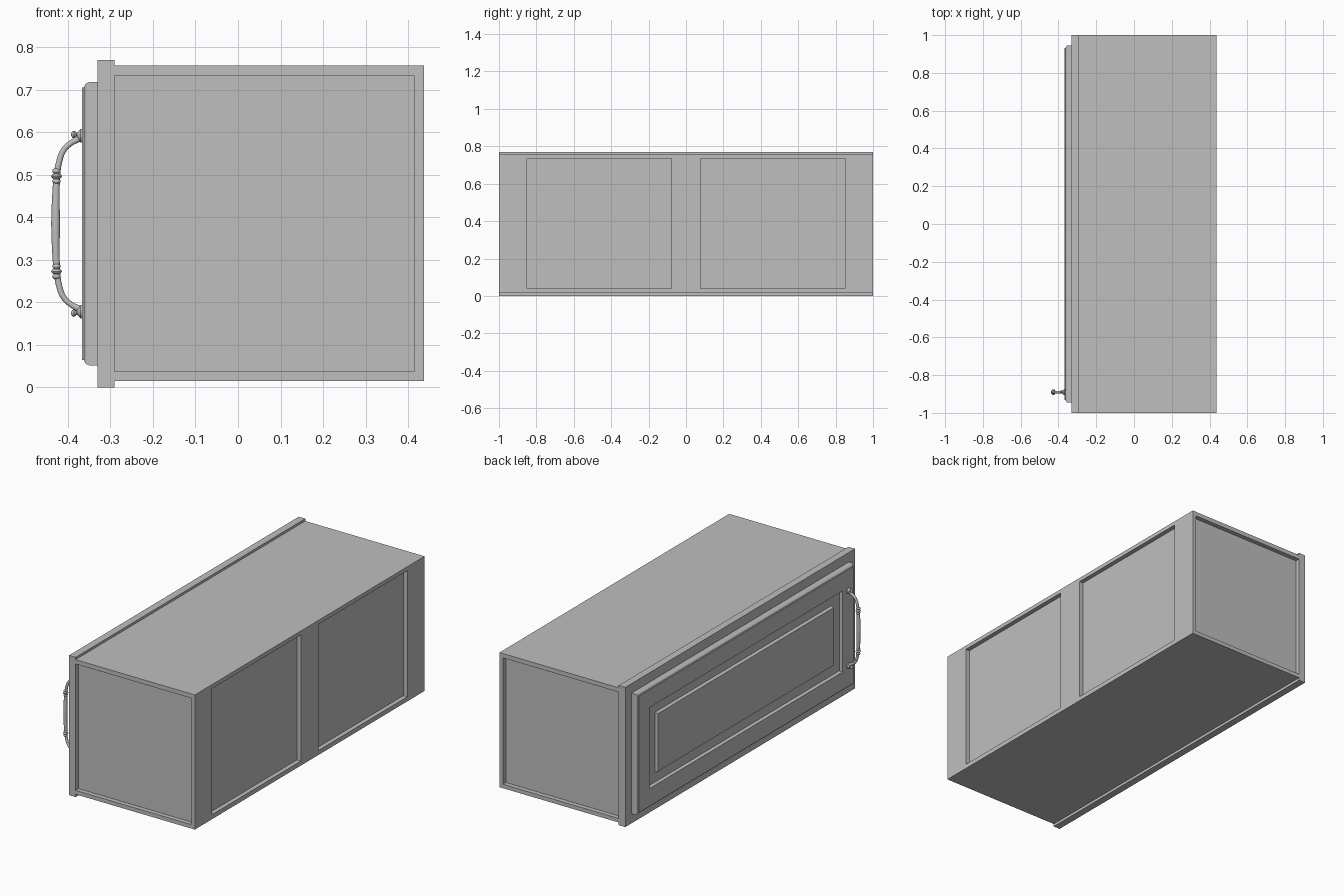
import bpy
import bmesh
import math

start = bpy.data.objects.get("Cube")
if start:
    bpy.data.objects.remove(start, do_unlink=True)

grey = bpy.data.materials.new("plain grey")
grey.use_nodes = True
TONE = (0.52, 0.52, 0.52, 1)
grey.diffuse_color = TONE
grey.node_tree.nodes["Principled BSDF"].inputs["Base Color"].default_value = TONE

MID_Z = 0.385     # height of the door centre
PULL_Y = -0.89    # handle position along the door


def add_mesh(name, bm):
    bmesh.ops.recalc_face_normals(bm, faces=bm.faces)
    mesh = bpy.data.meshes.new(name)
    bm.to_mesh(mesh)
    bm.free()
    mesh.materials.append(grey)
    obj = bpy.data.objects.new(name, mesh)
    bpy.context.collection.objects.link(obj)
    return obj


def select(obj):
    bpy.ops.object.select_all(action="DESELECT")
    obj.select_set(True)
    bpy.context.view_layer.objects.active = obj


def smooth(obj, angle=40):
    select(obj)
    bpy.ops.object.shade_smooth_by_angle(angle=math.radians(angle))


def box(name, xs, ys, zs):
    bm = bmesh.new()
    bmesh.ops.create_cube(bm, size=1)
    for v in bm.verts:
        v.co = [lo + (hi - lo) * (c + 0.5) for c, (lo, hi) in zip(v.co, (xs, ys, zs))]
    return add_mesh(name, bm)


def lathe_x(name, profile, z, sides=16):
    """Turn (x, radius) pairs about an axis parallel to x."""
    bm = bmesh.new()
    rings = []
    for x, r in profile:
        turn = [2 * math.pi * i / sides for i in range(sides)]
        rings.append([bm.verts.new((x, PULL_Y + r * math.cos(a), z + r * math.sin(a))) for a in turn])
    for a, b in zip(rings, rings[1:]):
        for i in range(sides):
            j = (i + 1) % sides
            bm.faces.new((a[i], a[j], b[j], b[i]))
    bm.faces.new(rings[0])
    bm.faces.new(rings[-1])
    smooth(add_mesh(name, bm))


# Cabinet body with recessed ends and two recessed back panels
body = box("cabinet_body", (-0.29, 0.437), (-1, 1), (0.015, 0.757))
cutters = []
for s in (-1, 1):
    end = sorted((s * 0.975, s * 1.1))
    cutters.append(box("end_cutter", (-0.29, 0.415), end, (0.037, 0.733)))
    back = sorted((s * 0.077, s * 0.85))
    cutters.append(box("back_cutter", (0.413, 0.5), back, (0.04, 0.735)))
for cutter in cutters:
    cutter.hide_render = True
    mod = body.modifiers.new("recess", "BOOLEAN")
    mod.operation = "DIFFERENCE"
    mod.solver = "EXACT"
    mod.object = cutter
    select(body)
    bpy.ops.object.modifier_apply(modifier=mod.name)
for cutter in cutters:
    bpy.data.objects.remove(cutter, do_unlink=True)

# Face frame
box("face_frame", (-0.33, -0.29), (-1, 1), (0, 0.77))

# Raised-panel door: nested rectangles as (x, half length, half height)
steps = [(-0.33, 0, 0), (-0.35, 0, 0), (-0.356, 0.002, 0.002), (-0.36, 0.006, 0.006),
         (-0.362, 0.012, 0.012), (-0.367, 0.012, 0.012), (-0.367, 0.105, 0.11),
         (-0.349, 0.108, 0.113), (-0.349, 0.176, 0.168), (-0.364, 0.182, 0.174)]
bm = bmesh.new()
loops = []
for x, inset_y, inset_z in steps:
    hy, hz = 0.945 - inset_y, 0.333 - inset_z
    corners = ((-1, -1), (1, -1), (1, 1), (-1, 1))
    loops.append([bm.verts.new((x, sy * hy, MID_Z + sz * hz)) for sy, sz in corners])
for a, b in zip(loops, loops[1:]):
    for i in range(4):
        j = (i + 1) % 4
        bm.faces.new((a[i], a[j], b[j], b[i]))
bm.faces.new(loops[0])
bm.faces.new(loops[-1])
add_mesh("door", bm)

# Bow handle: half path as (x, height from centre, radius), mirrored
half = [(-0.429, 0, 0.011), (-0.4285, 0.06, 0.0095), (-0.426, 0.11, 0.008),
        (-0.421, 0.145, 0.0075), (-0.409, 0.175, 0.007), (-0.391, 0.191, 0.007),
        (-0.374, 0.2, 0.008)]
path = [(x, -h, r) for x, h, r in reversed(half[1:])] + half
curve = bpy.data.curves.new("handle_grip", "CURVE")
curve.dimensions = "3D"
curve.bevel_depth = 1
curve.bevel_resolution = 3
curve.resolution_u = 5
curve.use_fill_caps = True
spline = curve.splines.new("BEZIER")
spline.bezier_points.add(len(path) - 1)
for p, (x, h, r) in zip(spline.bezier_points, path):
    p.co = (x, PULL_Y, MID_Z + h)
    p.radius = r
    p.handle_left_type = p.handle_right_type = "AUTO"
curve.materials.append(grey)
grip = bpy.data.objects.new("handle_grip", curve)
bpy.context.collection.objects.link(grip)
select(grip)
bpy.ops.object.convert(target="MESH")
smooth(bpy.context.object)

# Handle feet, finial beads and grip rings
for s, side in ((-1, "lower"), (1, "upper")):
    lathe_x(side + "_handle_foot",
            [(-0.366, 0.016), (-0.37, 0.016), (-0.374, 0.012), (-0.379, 0.007)],
            MID_Z + s * 0.207)
    lathe_x(side + "_handle_bead",
            [(-0.376, 0.004), (-0.38, 0.004), (-0.382, 0.007), (-0.386, 0.009),
             (-0.39, 0.007), (-0.393, 0.002)], MID_Z + s * 0.21)
    for k, (h, r) in enumerate(((0.1, 0.010), (0.112, 0.0125), (0.124, 0.010))):
        bm = bmesh.new()
        bmesh.ops.create_uvsphere(bm, u_segments=16, v_segments=8, radius=1)
        for v in bm.verts:
            v.co = (-0.427 + v.co.x * r, PULL_Y + v.co.y * r * 1.2,
                    MID_Z + s * h + v.co.z * 0.007)
        smooth(add_mesh(f"{side}_handle_ring_{k + 1}", bm))
